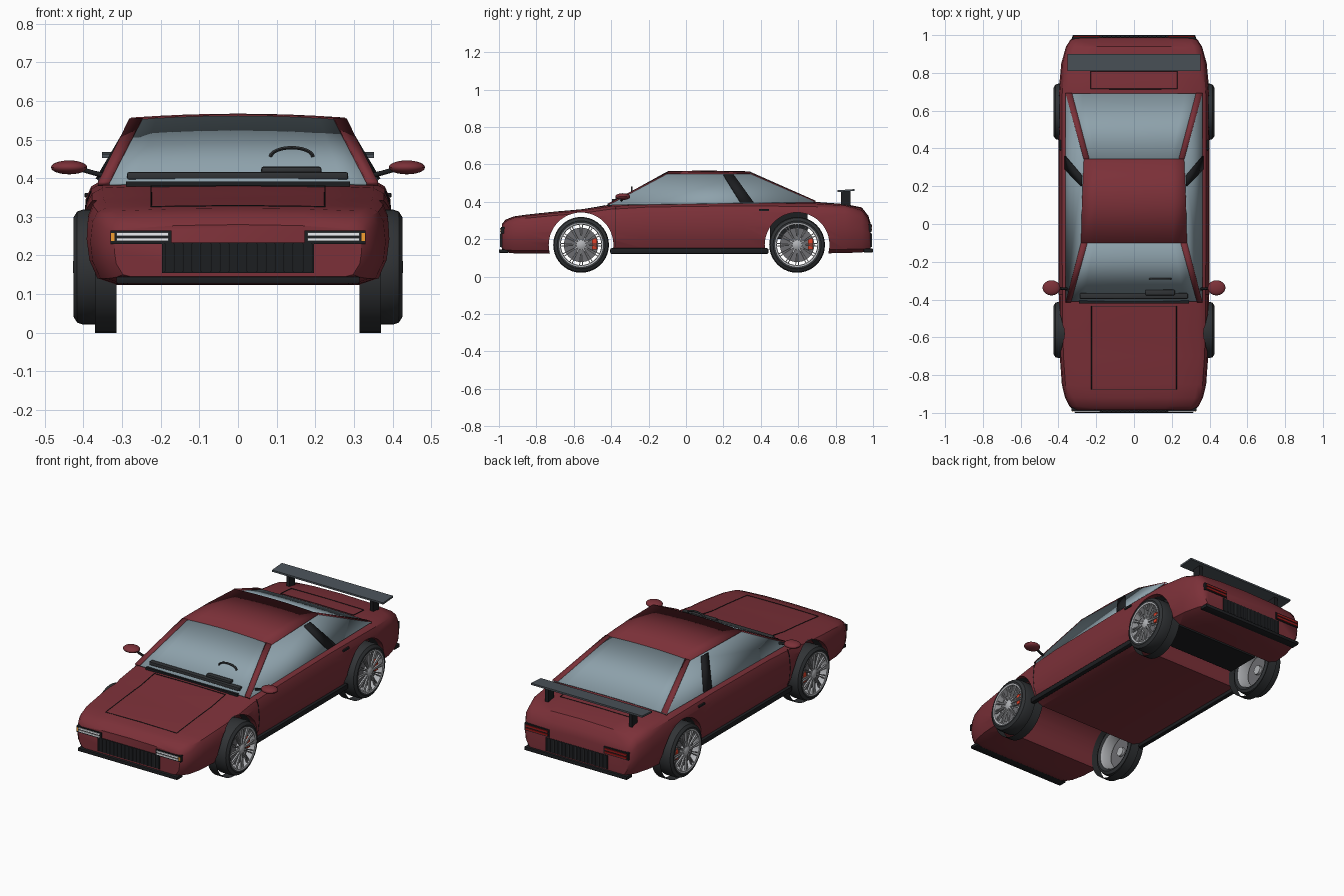
import bpy, bmesh, math
from mathutils import Matrix, Vector

if "Cube" in bpy.data.objects:
    bpy.data.objects.remove(bpy.data.objects["Cube"])

def material(name, *rgb):
    m = bpy.data.materials.new(name)
    m.diffuse_color = (*rgb, 1)
    m.use_nodes = True
    m.node_tree.nodes["Principled BSDF"].inputs["Base Color"].default_value = m.diffuse_color
    return m

RED = material("body_red", .20, .03, .04)
GLASS = material("glass", .27, .36, .41)
BLACK = material("black_trim", .012, .013, .015)
RUBBER = material("rubber", .03, .033, .036)
SLATE = material("slate", .07, .085, .10)
ALLOY = material("alloy", .45, .46, .48)
DISC = material("disc_grey", .15, .15, .16)
LAMP = material("lamp_white", .85, .87, .9)
AMBER = material("amber", .9, .35, .03)
CALIPER = material("caliper_red", .7, .05, .02)
TAIL = material("tail_red", .3, .01, .01)

def finish(ob, mat, mirror=False, angle=35):
    ob.data.materials.append(mat)
    if mirror:
        ob.modifiers.new("mirror", 'MIRROR').use_mirror_merge = False
    bpy.ops.object.select_all(action='DESELECT')
    ob.select_set(True)
    bpy.context.view_layer.objects.active = ob
    bpy.ops.object.shade_smooth_by_angle(angle=math.radians(angle))
    return ob

def from_bm(name, bm, mat, mirror=False, thick=0):
    bmesh.ops.recalc_face_normals(bm, faces=bm.faces)
    me = bpy.data.meshes.new(name)
    bm.to_mesh(me)
    bm.free()
    ob = bpy.data.objects.new(name, me)
    bpy.context.collection.objects.link(ob)
    if thick:
        s = ob.modifiers.new("thickness", 'SOLIDIFY')
        s.thickness, s.offset = thick, 0
    return finish(ob, mat, mirror)

def grid(name, rows, mat, closed=False, caps=False, mirror=False, thick=0):
    """Skin a list of equally long point rows."""
    bm = bmesh.new()
    vs = [[bm.verts.new(p) for p in r] for r in rows]
    n = len(rows[0])
    for a, b in zip(vs, vs[1:]):
        for i in range(n if closed else n - 1):
            j = (i + 1) % n
            bm.faces.new((a[i], a[j], b[j], b[i]))
    if caps:
        bm.faces.new(vs[0])
        bm.faces.new(vs[-1])
    return from_bm(name, bm, mat, mirror, thick)

def boxes(name, spans, mat, mirror=False, bevel=0):
    """Boxes given as x0, x1, y0, y1, z0, z1."""
    bm = bmesh.new()
    for x0, x1, y0, y1, z0, z1 in spans:
        m = Matrix.Translation(((x0+x1)/2, (y0+y1)/2, (z0+z1)/2)) @ Matrix.Diagonal((x1-x0, y1-y0, z1-z0, 1))
        bmesh.ops.create_cube(bm, size=1, matrix=m)
    if bevel:
        bmesh.ops.bevel(bm, geom=bm.edges[:], offset=bevel, segments=2, affect='EDGES', profile=.5)
    return from_bm(name, bm, mat, mirror)

def panel(name, pts, mat, thick=.012):
    bm = bmesh.new()
    bm.faces.new([bm.verts.new(p) for p in pts])
    return from_bm(name, bm, mat, True, thick)

def rod(name, pts, r, mat, mirror=False):
    cu = bpy.data.curves.new(name, 'CURVE')
    cu.dimensions = '3D'
    cu.bevel_depth, cu.bevel_resolution, cu.use_fill_caps = r, 1, True
    sp = cu.splines.new('POLY')
    sp.points.add(len(pts) - 1)
    for q, p in zip(sp.points, pts):
        q.co = (*p, 1)
    tmp = bpy.data.objects.new(name + "_path", cu)
    bpy.context.collection.objects.link(tmp)
    me = bpy.data.meshes.new_from_object(tmp.evaluated_get(bpy.context.evaluated_depsgraph_get()))
    bpy.data.objects.remove(tmp)
    ob = bpy.data.objects.new(name, me)
    bpy.context.collection.objects.link(ob)
    return finish(ob, mat, mirror, 60)

def lathe(name, profile, y, z, mat, mirror=True, caps=False, n=40):
    """Turn (x, radius) points about an axle along x."""
    rows = [[(x, y + r*math.cos(2*math.pi*i/n), z + r*math.sin(2*math.pi*i/n)) for i in range(n)] for x, r in profile]
    return grid(name, rows, mat, True, caps, mirror)

# Body shell: cross-sections along y (y, half width, bottom, shoulder, centre top)
STATIONS = [(-.985, .32, .14, .27, .28), (-.965, .342, .13, .295, .305), (-.92, .365, .125, .315, .322),
            (-.85, .382, .124, .325, .332), (-.7, .393, .124, .34, .348), (-.56, .397, .124, .352, .36),
            (-.41, .398, .124, .375, .384), (-.2, .4, .124, .388, .395), (.3, .4, .124, .395, .4),
            (.69, .4, .124, .39, .4), (.85, .385, .126, .38, .388), (.94, .36, .13, .355, .37),
            (.975, .337, .135, .31, .325), (.987, .322, .14, .27, .285)]
SIDE = [(.8, 0), (.93, .08), (.985, .3), (1, .55), (.985, .82), (.95, .94), (.88, 1)]
rings = []
for y, w, zb, zs, zt in STATIONS:
    half = [(a*w, y, zb + b*(zs - zb)) for a, b in SIDE] + [(.5*w, y, zs + .75*(zt - zs))]
    rings.append([(0, y, zb)] + half + [(0, y, zt)] + [(-x, yy, z) for x, yy, z in reversed(half)])
body = grid("body_shell", rings, RED, closed=True, caps=True)

# Wheel arches cut right through
WHEELS = {"front": -.561, "rear": .594}
AXLE = .17
for end, y in WHEELS.items():
    cutter = lathe("arch_cutter", [(-.6, .173), (.6, .173)], y, AXLE, BLACK, False, True, 48)
    cutter.hide_render = True
    mod = body.modifiers.new("arch", 'BOOLEAN')
    mod.operation, mod.solver, mod.object = 'DIFFERENCE', 'EXACT', cutter
    bpy.ops.object.select_all(action='DESELECT')
    bpy.context.view_layer.objects.active = body
    body.select_set(True)
    bpy.ops.object.modifier_apply(modifier=mod.name)
    bpy.data.objects.remove(cutter)
bpy.ops.object.shade_smooth_by_angle(angle=math.radians(35))

# Cabin: windscreen, roof, rear window, side windows and pillars
def row(w, y, z, crown):
    return [(w*t/4, y, z + crown*(1 - t*t/16)) for t in range(-4, 5)]
front_base, front_top = row(.36, -.41, .383, .005), row(.28, -.10, .548, .011)
rear_top, rear_base = row(.265, .345, .548, .009), row(.36, .69, .398, .006)
grid("windscreen", [front_base, front_top], GLASS, thick=.006)
grid("rear_window", [rear_top, rear_base], GLASS, thick=.006)
grid("roof", [front_top, row(.275, .12, .551, .01), rear_top], RED, thick=.012)
panel("side_window", [(.36, -.41, .383), (.36, .69, .398), (.265, .345, .548), (.28, -.10, .548)], GLASS, .006)
panel("front_pillar", [(.362, -.412, .385), (.333, -.412, .387), (.247, -.10, .551), (.281, -.10, .549)], RED)
panel("rear_pillar", [(.362, .69, .398), (.328, .69, .4), (.237, .345, .55), (.267, .345, .549)], RED)
panel("centre_pillar", [(.363, .29, .396), (.363, .36, .397), (.276, .255, .543), (.277, .20, .543)], BLACK)
boxes("cowl", [(-.29, .29, -.42, -.398, .378, .391)], BLACK)

# Dashboard and steering wheel
boxes("dashboard", [(-.287, .285, -.396, -.366, .396, .416)], RUBBER, bevel=.005)
boxes("instrument_hood", [(.06, .216, -.378, -.348, .412, .43)], RUBBER, bevel=.006)
rod("steering_wheel", [(.139 + .055*math.cos(math.pi*i/12), -.29, .455 + .024*math.sin(math.pi*i/12))
                       for i in range(13)], .005, RUBBER)

# Wheels
for end, y in WHEELS.items():
    lathe(end + "_tyre", [(.33, .115), (.322, .13), (.33, .145), (.345, .149), (.4, .149), (.416, .144),
                          (.426, .128), (.424, .115)], y, AXLE, RUBBER)
    lathe(end + "_tyre_band", [(.315, .17), (.37, .17)], y, AXLE, RUBBER)
    lathe(end + "_rim", [(.33, .115), (.345, .108), (.41, .108), (.424, .11), (.426, .118)], y, AXLE, ALLOY)
    lathe(end + "_brake_disc", [(.385, .092), (.395, .092)], y, AXLE, DISC, caps=True)
    lathe(end + "_hub", [(.37, .026), (.42, .026), (.427, .014)], y, AXLE, ALLOY, caps=True, n=20)
    boxes(end + "_caliper", [(.38, .412, y + .058, y + .086, AXLE - .025, AXLE + .035)], CALIPER, True, .004)
    bm = bmesh.new()
    for i in range(24):
        turn = 2*math.pi*(i//2)/12 + (.07 if i % 2 else -.07)
        m = (Matrix.Translation((.417, y, AXLE)) @ Matrix.Rotation(turn, 4, 'X')
             @ Matrix.Translation((0, 0, .065)) @ Matrix.Diagonal((.009, .005, .09, 1)))
        bmesh.ops.create_cube(bm, size=1, matrix=m)
    from_bm(end + "_spokes", bm, ALLOY, True)

# Rear drive unit, sills and bumper lips
boxes("drive_unit", [(-.31, .31, .45, .65, .2, .345)], BLACK)
boxes("side_sill", [(.365, .392, -.405, .44, .122, .152)], BLACK, True, .006)
boxes("front_lip", [(-.315, .315, -1.0, -.95, .127, .146)], BLACK, bevel=.004)
boxes("rear_lip", [(-.325, .325, .95, 1.0, .130, .15)], BLACK, bevel=.004)

# Grilles with upright slats
for end, s in (("front", -1), ("rear", 1)):
    ya, yb, yc = sorted((s*.96, s*.989)), sorted((s*.98, s*.994)), .0
    boxes(end + "_grille", [(-.197, .197, *ya, .155, .234)], BLACK)
    boxes(end + "_grille_slats", [(-.19 + i*.0238 - .002, -.19 + i*.0238 + .002, *yb, .158, .231)
                                  for i in range(17)], RUBBER)

# Lamps
boxes("headlamp_housing", [(.172, .33, -.99, -.94, .23, .265)], BLACK, True)
boxes("headlamp_bars", [(.18, .315, -.994, -.97, .237, .245), (.18, .315, -.994, -.97, .251, .259)], LAMP, True)
boxes("turn_signal", [(.319, .328, -.993, -.96, .238, .258)], AMBER, True)
boxes("tail_lamp_housing", [(.172, .328, .94, .991, .24, .282)], BLACK, True)
boxes("tail_lamp", [(.18, .32, .97, .995, .246, .257), (.18, .32, .97, .995, .264, .275)], TAIL, True)

# Rear wing
grid("rear_wing", [[(x, .81, .452), (x, .81, .462), (x, .90, .468), (x, .90, .458)] for x in (-.352, .352)],
     SLATE, True, True)
boxes("wing_support", [(.255, .275, .83, .88, .37, .458)], BLACK, True)

# Door mirrors
bm = bmesh.new()
bmesh.ops.create_uvsphere(bm, u_segments=24, v_segments=12, radius=1,
                          matrix=Matrix.Translation((.437, -.338, .428)) @ Matrix.Diagonal((.047, .04, .018, 1)))
from_bm("door_mirror", bm, RED, True)
rod("mirror_stalk", [(.35, -.345, .408), (.375, -.343, .414), (.41, -.338, .424)], .007, BLACK, True)

# Panel seams and door handles
rod("bonnet_seam", [(0, -.435, .381), (.225, -.435, .379), (.225, -.56, .3575), (.225, -.7, .3455), (.225, -.85, .3295),
                    (.225, -.875, .326), (0, -.875, .329)], .002, BLACK, True)
rod("boot_seam", [(0, .715, .398), (.23, .715, .3955), (.23, .81, .389), (0, .81, .391)], .002, BLACK, True)
rod("door_seam", [(.376, -.375, .16), (.392, -.375, .201), (.398, -.375, .266), (.392, -.375, .338),
                  (.38, -.375, .368)], .002, BLACK, True)
boxes("door_handle", [(.385, .397, .39, .445, .35, .362)], BLACK, True, .003)
